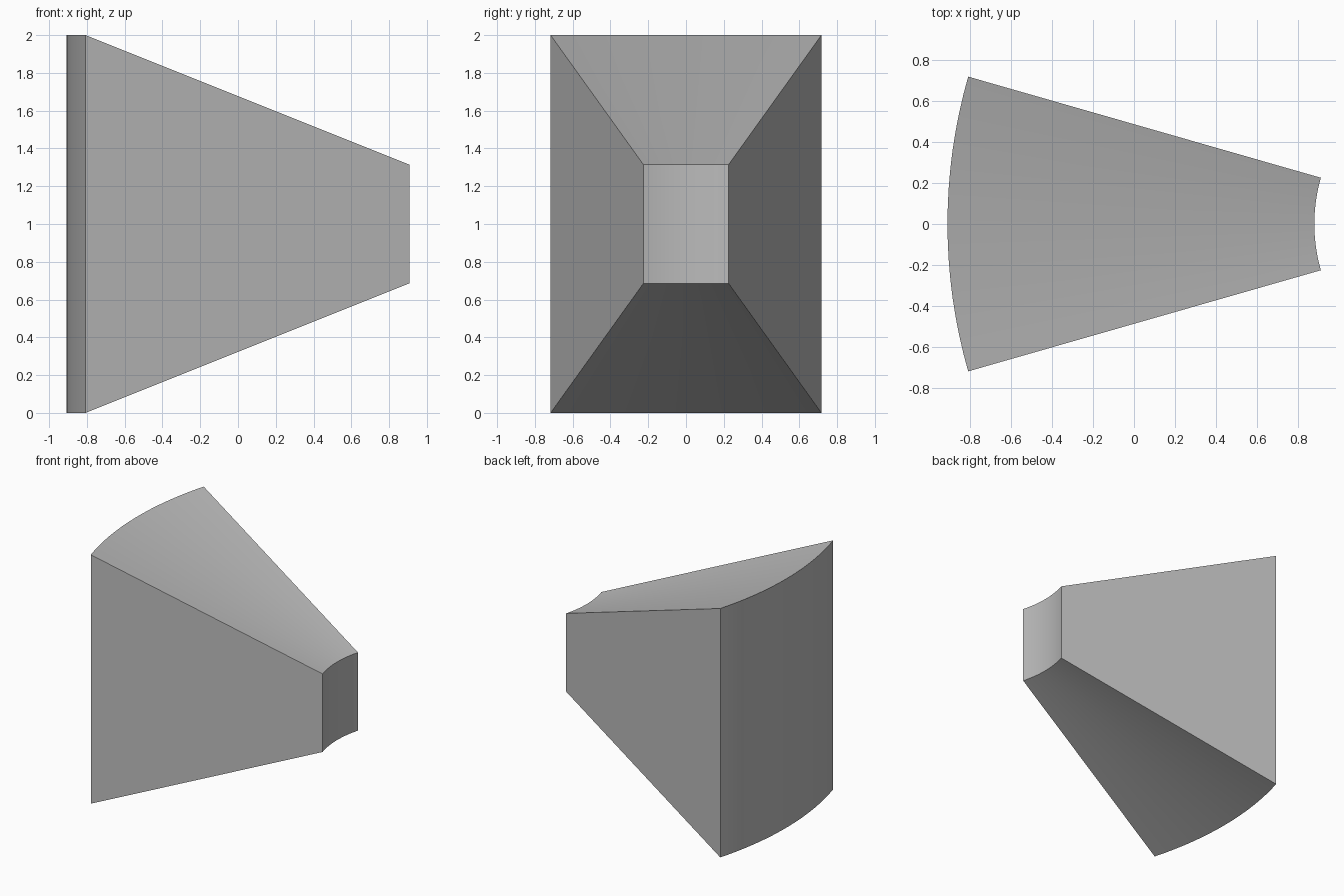
import bpy, bmesh
from math import sin, cos, radians

cube = bpy.data.objects.get("Cube")
if cube:
    bpy.data.objects.remove(cube, do_unlink=True)

OUTER, INNER = 2.601, 0.816     # arc radii
HALF_ANGLE = radians(16)
APEX_X = 1.6935                 # shared centre of both arcs
STEPS = 16

grey = bpy.data.materials.new("mid grey")
grey.use_nodes = True
colour = (0.5, 0.5, 0.5, 1)
grey.diffuse_color = colour
grey.node_tree.nodes["Principled BSDF"].inputs["Base Color"].default_value = colour

bm = bmesh.new()


def arc(radius, side):
    """Arc of vertices; height shrinks in proportion to the radius."""
    z = 1 + side * radius / OUTER
    angles = [HALF_ANGLE * (2 * i / STEPS - 1) for i in range(STEPS + 1)]
    return [bm.verts.new((APEX_X - radius * cos(a), radius * sin(a), z)) for a in angles]


# Four arcs in order round the cross-section
rings = [arc(OUTER, -1), arc(OUTER, 1), arc(INNER, 1), arc(INNER, -1)]

# Curved outer and inner walls, sloping top and underside
for k in range(4):
    a, b = rings[k], rings[(k + 1) % 4]
    for i in range(STEPS):
        bm.faces.new((a[i], a[i + 1], b[i + 1], b[i]))

# Flat sides
for end in (0, -1):
    bm.faces.new([ring[end] for ring in rings])
bmesh.ops.recalc_face_normals(bm, faces=bm.faces)

mesh = bpy.data.meshes.new("tapered_wedge")
bm.to_mesh(mesh)
bm.free()
mesh.materials.append(grey)
wedge = bpy.data.objects.new("tapered_wedge", mesh)
bpy.context.collection.objects.link(wedge)

bpy.ops.object.select_all(action="DESELECT")
wedge.select_set(True)
bpy.context.view_layer.objects.active = wedge
bpy.ops.object.shade_smooth_by_angle(angle=radians(30))
